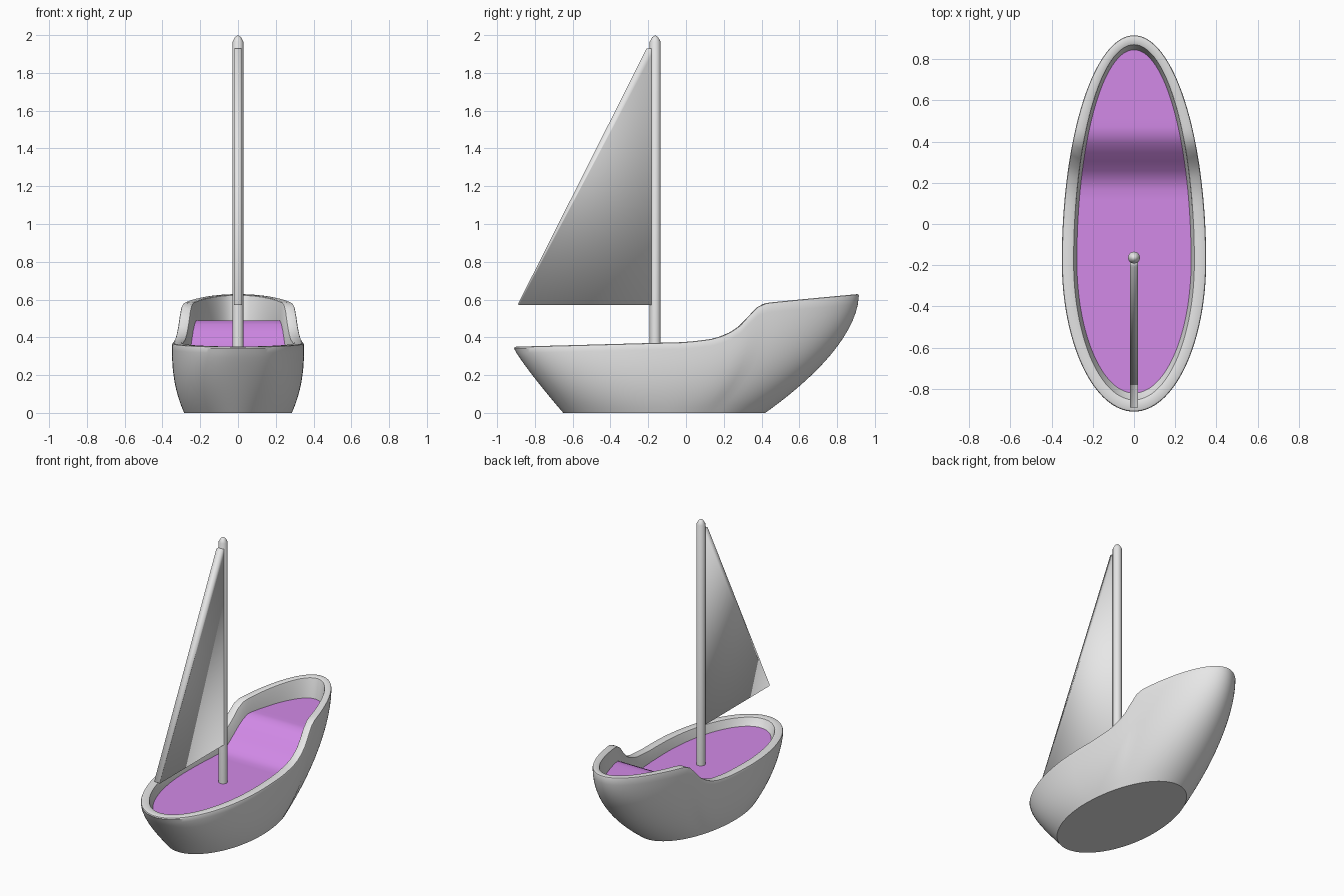
import bpy, bmesh, math

if "Cube" in bpy.data.objects:
    bpy.data.objects.remove(bpy.data.objects["Cube"])

SEG = 128


def material(name, rgb):
    m = bpy.data.materials.new(name)
    m.use_nodes = True
    m.diffuse_color = (*rgb, 1)
    m.node_tree.nodes["Principled BSDF"].inputs["Base Color"].default_value = (*rgb, 1)
    return m


grey = material("light_grey", (0.8, 0.8, 0.8))
purple = material("deck_purple", (0.74, 0.29, 0.92))


def finish(name, bm, mats, angle=None):
    bmesh.ops.recalc_face_normals(bm, faces=bm.faces)
    mesh = bpy.data.meshes.new(name)
    bm.to_mesh(mesh)
    bm.free()
    for m in mats:
        mesh.materials.append(m)
    ob = bpy.data.objects.new(name, mesh)
    bpy.context.collection.objects.link(ob)
    bpy.ops.object.select_all(action="DESELECT")
    ob.select_set(True)
    bpy.context.view_layer.objects.active = ob
    if angle:
        bpy.ops.object.shade_smooth_by_angle(angle=math.radians(angle))
    else:
        bpy.ops.object.shade_smooth()
    return ob


# Height of the rim and of the deck along the boat
RIM = [(-0.92, 0.35), (0, 0.375), (0.13, 0.39), (0.2, 0.41), (0.25, 0.435), (0.29, 0.465),
       (0.36, 0.545), (0.39, 0.57), (0.43, 0.583), (0.6, 0.6), (0.92, 0.63)]


def rim_height(y):
    for (y0, z0), (y1, z1) in zip(RIM, RIM[1:]):
        if y <= y1:
            return z0 + (z1 - z0) * (y - y0) / (y1 - y0)
    return RIM[-1][1]


def deck_height(y):
    t = min(max((y - 0.17) / 0.28, 0), 1)
    return 0.3 + 0.19 * t * t * (3 - 2 * t)


def oval(a, half_width, front, back, middle):
    s = math.sin(a)
    reach = back - middle if s > 0 else middle - front
    return half_width * math.cos(a), middle + reach * s


def rim_oval(a, inset):
    return oval(a, 0.35 - inset, -0.91 + inset, 0.915 - inset * 0.8, -0.18)


# Hull: outer skin, rounded rim, inner wall and stepped deck
bm = bmesh.new()
angles = [math.tau * i / SEG - math.pi / 2 for i in range(SEG)]
rings = []
LEVELS = 14
for k in range(LEVELS + 1):
    t = k / LEVELS
    ring = []
    for a in angles:
        bx, by = oval(a, 0.285, -0.65, 0.42, -0.14)
        rx, ry = rim_oval(a, 0)
        s = math.sin(a)
        power = 2.5 * (1 - s * s) + (1.75 if s > 0 else 1.12) * s * s
        f = 1 - (1 - t) ** power
        z = t * (rim_height(ry) - 0.01)
        ring.append(bm.verts.new((bx + (rx - bx) * f, by + (ry - by) * f, z)))
    rings.append(ring)
for inset, drop in ((0.003, 0.003), (0.01, 0), (0.05, 0), (0.057, 0.003), (0.06, 0.01)):
    ring = []
    for a in angles:
        x, y = rim_oval(a, inset)
        ring.append(bm.verts.new((x, y, rim_height(y) - drop)))
    rings.append(ring)
floor = []
for a in angles:
    x, y = oval(a, 0.277, -0.82, 0.845, -0.18)
    floor.append(bm.verts.new((x, y, deck_height(y))))
rings.append(floor)

for low, high in zip(rings, rings[1:]):
    for i in range(SEG):
        j = (i + 1) % SEG
        bm.faces.new((low[i], low[j], high[j], high[i]))
bm.faces.new(rings[0])
for i in range(SEG // 2):
    strip = [floor[i], floor[i + 1], floor[(SEG - i - 1) % SEG], floor[(SEG - i) % SEG]]
    face = bm.faces.new(list(dict.fromkeys(strip)))
    face.material_index = 1
finish("hull", bm, [grey, purple], 32)

# Mast: turned pole with a blunt tip
MAST_Y = -0.163
bm = bmesh.new()
path = [(0, 0.28), (0.029, 0.28), (0.029, 1.965), (0.015, 1.99), (0, 2.0)]
verts = [bm.verts.new((r, MAST_Y, z)) for r, z in path]
edges = [bm.edges.new(pair) for pair in zip(verts, verts[1:])]
bmesh.ops.spin(bm, geom=verts + edges, cent=(0, MAST_Y, 0), axis=(0, 0, 1),
               angle=math.tau, steps=16, use_duplicate=False)
bmesh.ops.remove_doubles(bm, verts=bm.verts, dist=0.0005)
finish("mast", bm, [grey], 35)

# Sail: thick triangular sheet behind the mast, softly shaded
bm = bmesh.new()
outline = [(-0.165, 0.57), (-0.165, 1.93), (-0.208, 1.93), (-0.89, 0.575), (-0.885, 0.57)]
sides = [[bm.verts.new((x, y, z)) for y, z in outline] for x in (-0.02, 0.02)]
for side in sides:
    bm.faces.new(side)
for i in range(len(outline)):
    j = (i + 1) % len(outline)
    bm.faces.new((sides[0][i], sides[0][j], sides[1][j], sides[1][i]))
finish("sail", bm, [grey])
